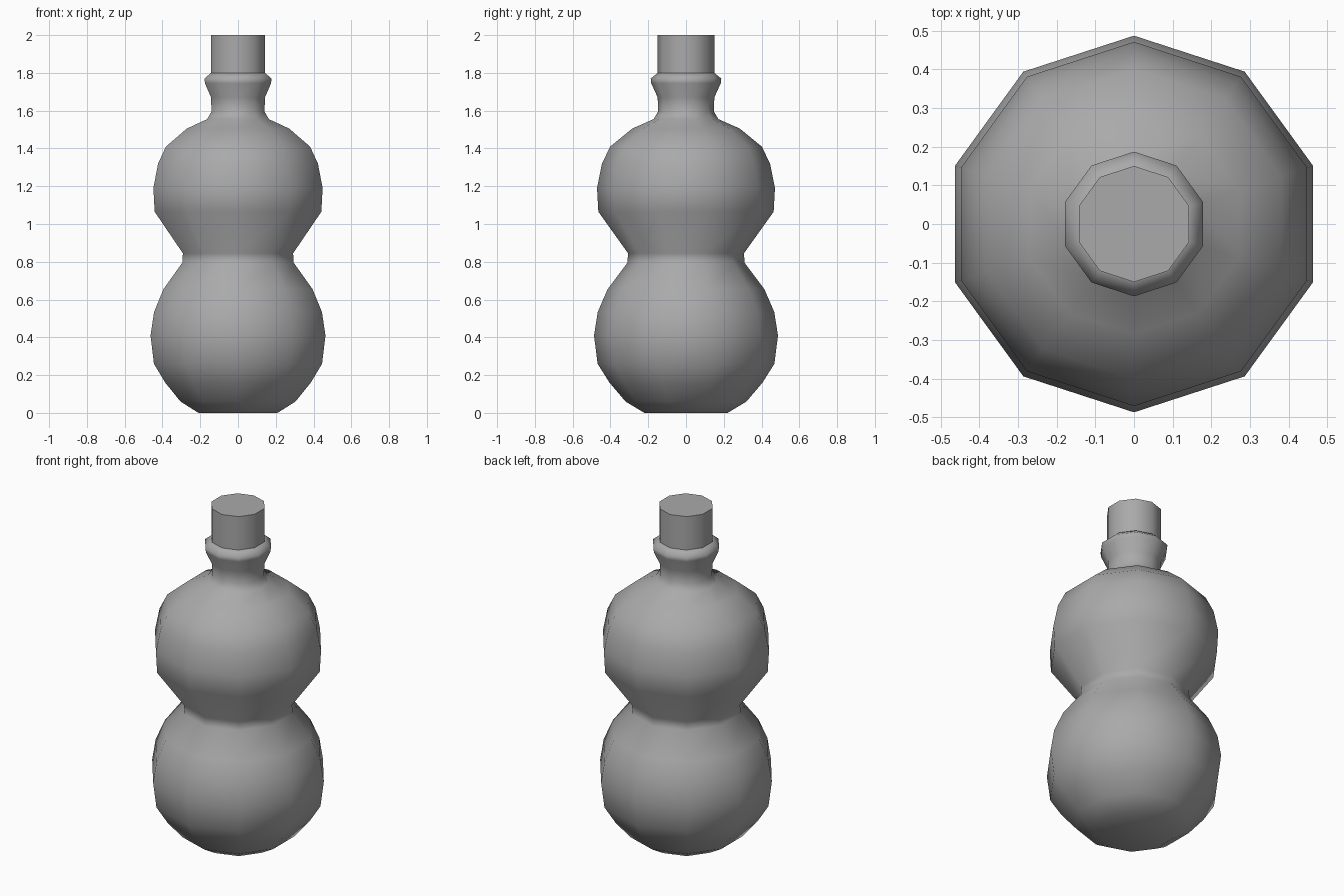
import bpy, bmesh, math

cube = bpy.data.objects.get("Cube")
if cube:
    bpy.data.objects.remove(cube)

SIDES = 10

grey = bpy.data.materials.new("plain grey")
grey.use_nodes = True
colour = (0.4, 0.4, 0.4, 1.0)
grey.diffuse_color = colour
grey.node_tree.nodes["Principled BSDF"].inputs["Base Color"].default_value = colour


def lathe(name, profile, smooth_angle):
    """Turn (radius, height) points about z, with a corner on the y axis, and cap the ends."""
    bm = bmesh.new()
    rings = []
    for radius, z in profile:
        angles = [math.pi / 2 + math.tau * i / SIDES for i in range(SIDES)]
        rings.append([bm.verts.new((radius * math.cos(a), radius * math.sin(a), z)) for a in angles])
    for low, high in zip(rings, rings[1:]):
        for i in range(SIDES):
            j = (i + 1) % SIDES
            bm.faces.new((low[i], low[j], high[j], high[i]))
    bm.faces.new(rings[0][::-1])
    bm.faces.new(rings[-1])
    mesh = bpy.data.meshes.new(name)
    bm.to_mesh(mesh)
    bm.free()
    mesh.materials.append(grey)
    obj = bpy.data.objects.new(name, mesh)
    bpy.context.collection.objects.link(obj)
    bpy.ops.object.select_all(action="DESELECT")
    obj.select_set(True)
    bpy.context.view_layer.objects.active = obj
    bpy.ops.object.shade_smooth_by_angle(angle=math.radians(smooth_angle))
    return obj


# Double-bulbed body with narrow waist, neck and flared collar
lower_bulb = [(0.22, 0), (0.32, 0.06), (0.405, 0.16), (0.468, 0.26), (0.487, 0.41),
              (0.467, 0.535), (0.415, 0.655)]
waist = [(0.31, 0.795), (0.307, 0.845)]
upper_bulb = [(0.464, 1.065), (0.471, 1.19), (0.445, 1.32), (0.401, 1.41), (0.285, 1.505)]
neck = [(0.172, 1.555), (0.148, 1.595), (0.15, 1.67), (0.184, 1.745), (0.187, 1.77), (0.15, 1.8)]
lathe("gourd_body", lower_bulb + waist + upper_bulb + neck, 85)

# Straight stopper in the collar
lathe("stopper", [(0.15, 1.8), (0.15, 2.0)], 60)
